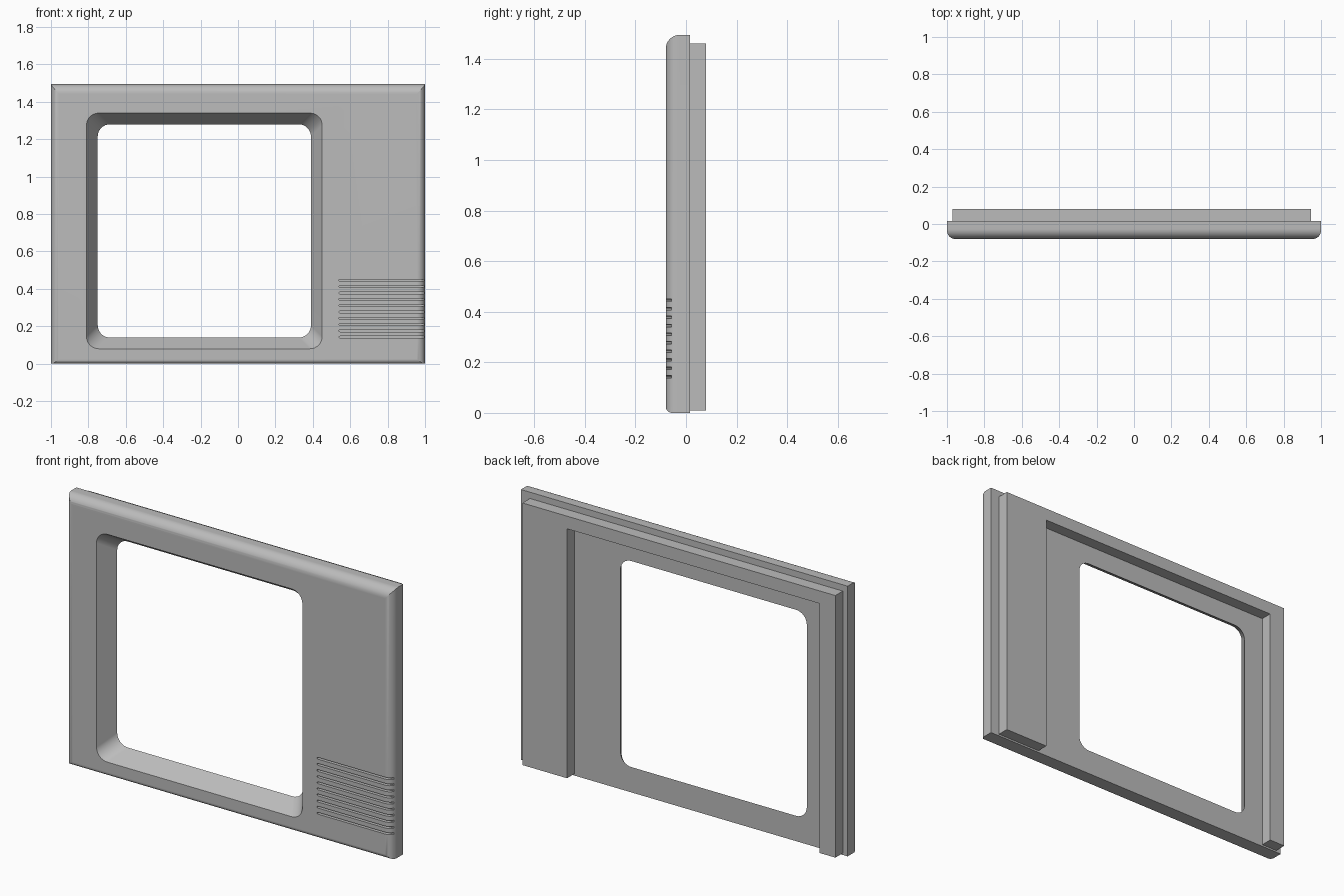
import bpy, bmesh
from math import cos, sin, radians

cube = bpy.data.objects.get("Cube")
if cube:
    bpy.data.objects.remove(cube, do_unlink=True)

grey = bpy.data.materials.new("plain grey")
grey.use_nodes = True
colour = (0.5, 0.5, 0.5, 1)
grey.diffuse_color = colour
grey.node_tree.nodes["Principled BSDF"].inputs["Base Color"].default_value = colour

FRONT, SEAM, BACK = -0.08, 0.015, 0.08
HEIGHT = 1.495


def arc(cu, cv, r, start, end, steps=8):
    angles = [radians(start + (end - start) * i / steps) for i in range(steps + 1)]
    return [(cu + r * cos(a), cv + r * sin(a)) for a in angles]


def rounded_rect(u0, u1, v0, v1, r):
    return (arc(u1 - r, v1 - r, r, 0, 90) + arc(u0 + r, v1 - r, r, 90, 180)
            + arc(u0 + r, v0 + r, r, 180, 270) + arc(u1 - r, v0 + r, r, 270, 360))


def loft(name, ring_pairs):
    """Closed solids, each joining two matching rings of points."""
    bm = bmesh.new()
    for ring_a, ring_b in ring_pairs:
        a = [bm.verts.new(p) for p in ring_a]
        b = [bm.verts.new(p) for p in ring_b]
        bm.faces.new(a)
        bm.faces.new(b[::-1])
        for i in range(len(a)):
            j = (i + 1) % len(a)
            bm.faces.new((a[i], b[i], b[j], a[j]))
    bmesh.ops.recalc_face_normals(bm, faces=bm.faces)
    mesh = bpy.data.meshes.new(name)
    bm.to_mesh(mesh)
    bm.free()
    mesh.materials.append(grey)
    obj = bpy.data.objects.new(name, mesh)
    bpy.context.collection.objects.link(obj)
    return obj


def along_y(points, y):
    return [(x, y, z) for x, z in points]


def boolean(obj, cutter, operation):
    bpy.context.view_layer.objects.active = obj
    mod = obj.modifiers.new("cut", "BOOLEAN")
    mod.operation, mod.object, mod.solver = operation, cutter, "EXACT"
    bpy.ops.object.modifier_apply(modifier=mod.name)
    bpy.data.objects.remove(cutter, do_unlink=True)


# Front panel: side profile (y, z) crossed with plan profile (x, y)
top_r, low_r, side_r = 0.055, 0.025, 0.045
side = ([(SEAM, 0), (SEAM, HEIGHT)]
        + arc(FRONT + top_r, HEIGHT - top_r, top_r, 90, 180)
        + arc(FRONT + low_r, low_r, low_r, 180, 270))
plan = ([(1, 0.1), (-1, 0.1)]
        + arc(-1 + side_r, FRONT + side_r, side_r, 180, 270)
        + arc(1 - side_r, FRONT + side_r, side_r, 270, 360))
panel = loft("front_panel", [([(-1.1, y, z) for y, z in side],
                              [(1.1, y, z) for y, z in side])])
plan_solid = loft("plan_cutter", [([(x, y, -0.1) for x, y in plan],
                                   [(x, y, 1.6) for x, y in plan])])
boolean(panel, plan_solid, "INTERSECT")

# Window opening that flares toward the front
SLOPE = 0.06 / (SEAM - FRONT)


def window_ring(y):
    grow = (SEAM - y) * SLOPE
    return along_y(rounded_rect(-0.75 - grow, 0.39 + grow,
                                0.14 - grow, 1.28 + grow, 0.065), y)


boolean(panel, loft("window_cutter", [(window_ring(-0.1), window_ring(0.03))]), "DIFFERENCE")

# Vent grooves running out through the side edge
grooves = []
for i in range(10):
    z, r = 0.142 + i * 0.0338, 0.005
    slot = arc(0.54 + r, z, r, 90, 270, 6) + [(1.1, z - r), (1.1, z + r)]
    grooves.append((along_y(slot, -0.1), along_y(slot, -0.057)))
boolean(panel, loft("vent_cutter", grooves), "DIFFERENCE")

# Rear frame, open at the bottom and wider on one side
frame = [(-0.97, 0.01), (-0.97, 1.46), (0.945, 1.46), (0.945, 0.01),
         (0.672, 0.01), (0.672, 1.39), (-0.873, 1.39), (-0.873, 0.01)]
loft("rear_frame", [(along_y(frame, SEAM), along_y(frame, BACK))])

# Smooth rounded edges while the flats stay flat
bpy.ops.object.select_all(action="DESELECT")
panel.select_set(True)
bpy.context.view_layer.objects.active = panel
bpy.ops.object.shade_smooth_by_angle(angle=radians(30))
weighted = panel.modifiers.new("flat faces", "WEIGHTED_NORMAL")
weighted.keep_sharp = True
